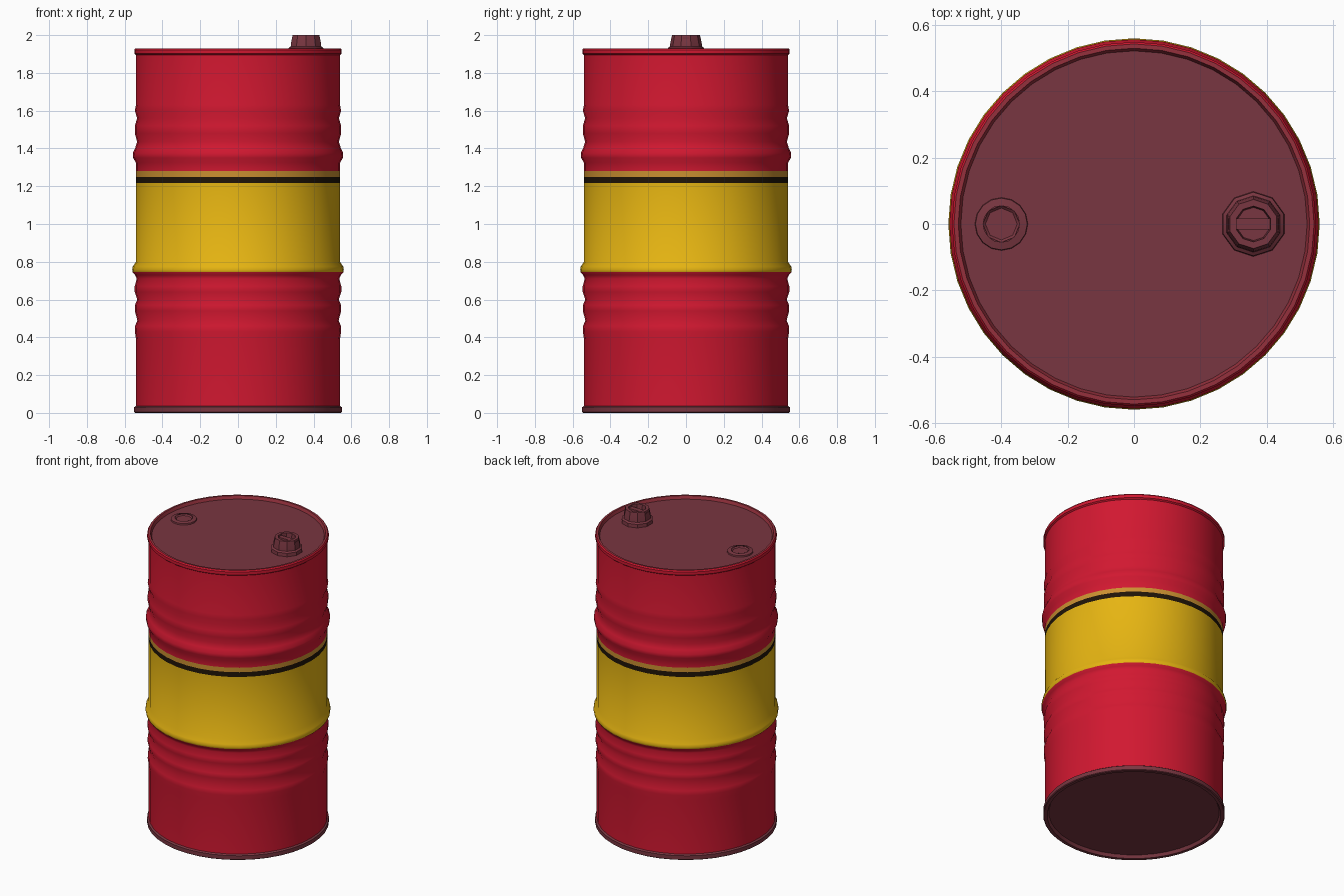
import bpy, bmesh, math

if "Cube" in bpy.data.objects:
    bpy.data.objects.remove(bpy.data.objects["Cube"])

def material(name, rgb):
    m = bpy.data.materials.new(name)
    m.diffuse_color = (*rgb, 1)
    m.use_nodes = True
    m.node_tree.nodes["Principled BSDF"].inputs["Base Color"].default_value = m.diffuse_color
    return m

RED = material("red paint", (0.64, 0.009, 0.03))
YELLOW = material("yellow paint", (0.79, 0.46, 0.006))
BLACK = material("black stripe", (0.014, 0.007, 0.002))
ORANGE = material("ochre stripe", (0.60, 0.28, 0.03))
DARK = material("dull dark red", (0.19, 0.037, 0.052))
RIM = material("rim red", (0.30, 0.03, 0.046))

def lathe(name, pts, rule, mats, segs, loc=(0, 0), angle=35, turn=0.0):
    """Revolve (radius, z) points; rule(z_mid) picks the material slot."""
    bm = bmesh.new()
    rings = []
    for r, z in pts:
        if r == 0:
            rings.append([bm.verts.new((0, 0, z))] * segs)
        else:
            rings.append([bm.verts.new((r * math.cos(math.tau * i / segs + turn),
                                        r * math.sin(math.tau * i / segs + turn), z))
                          for i in range(segs)])
    for k in range(len(pts) - 1):
        a, b = rings[k], rings[k + 1]
        for i in range(segs):
            j = (i + 1) % segs
            vs = list(dict.fromkeys((a[i], a[j], b[j], b[i])))
            f = bm.faces.new(vs)
            f.material_index = rule((pts[k][1] + pts[k + 1][1]) / 2)
    me = bpy.data.meshes.new(name)
    bm.to_mesh(me)
    bm.free()
    for m in mats:
        me.materials.append(m)
    ob = bpy.data.objects.new(name, me)
    ob.location = (*loc, 0)
    bpy.context.collection.objects.link(ob)
    bpy.ops.object.select_all(action='DESELECT')
    ob.select_set(True)
    bpy.context.view_layer.objects.active = ob
    bpy.ops.object.shade_smooth_by_angle(angle=math.radians(angle))
    return ob

# drum shell with rolled ribs, from bottom to top
shell = [(0.54, 0.035), (0.54, 0.39),
         (0.546, 0.43), (0.545, 0.46), (0.533, 0.49),
         (0.546, 0.54), (0.546, 0.57), (0.533, 0.60),
         (0.547, 0.64), (0.547, 0.67), (0.536, 0.71),
         (0.545, 0.73), (0.558, 0.745), (0.56, 0.757), (0.557, 0.775), (0.54, 0.80),
         (0.54, 1.218), (0.54, 1.25), (0.54, 1.28), (0.541, 1.325),
         (0.555, 1.35), (0.557, 1.375), (0.545, 1.40), (0.534, 1.435),
         (0.546, 1.48), (0.546, 1.52), (0.534, 1.56),
         (0.546, 1.60), (0.54, 1.63), (0.54, 1.90)]

def paint(z):
    if z < 0.75 or z > 1.28:
        return 0
    return 1 if z < 1.218 else 2 if z < 1.25 else 3

lathe("drum_shell", shell, paint, [RED, YELLOW, BLACK, ORANGE], 40, angle=50)

# rolled rims, and the recessed ends inside them
lathe("bottom_rim", [(0, 0.02), (0.515, 0.02), (0.525, 0), (0.545, 0), (0.55, 0.004),
                     (0.55, 0.03), (0.54, 0.037)], lambda z: 0, [DARK], 40)
lathe("top_rim", [(0.54, 1.895), (0.549, 1.902), (0.549, 1.922), (0.543, 1.93)],
      lambda z: 0, [RED], 40)
lathe("top_rim_lip", [(0.543, 1.93), (0.53, 1.93), (0.522, 1.91)], lambda z: 0, [RIM], 40)
lathe("lid", [(0.523, 1.91), (0, 1.91)], lambda z: 0, [DARK], 40)

# flat plug on the left of the lid, with a many-sided socket
lathe("small_plug", [(0.08, 1.909), (0.078, 1.919), (0.055, 1.924)],
      lambda z: 0, [DARK], 16, (-0.4, 0))
lathe("small_plug_socket", [(0.056, 1.923), (0.048, 1.915), (0, 1.915)],
      lambda z: 0, [DARK], 8, (-0.4, 0))

# raised hollow cap on the right of the lid
lathe("cap", [(0.098, 1.909), (0.096, 1.932), (0.085, 1.94), (0.083, 1.96), (0.074, 2.0),
              (0.054, 2.0), (0.05, 1.955), (0, 1.955)], lambda z: 0, [DARK], 10, (0.36, 0), 25,
      math.pi / 10)

# grip bar across the cap
bpy.ops.mesh.primitive_cube_add(size=1, location=(0.36, 0, 1.969))
bar = bpy.context.object
bar.name = "cap_grip_bar"
bar.scale = (0.15, 0.032, 0.04)
bar.data.materials.append(DARK)
